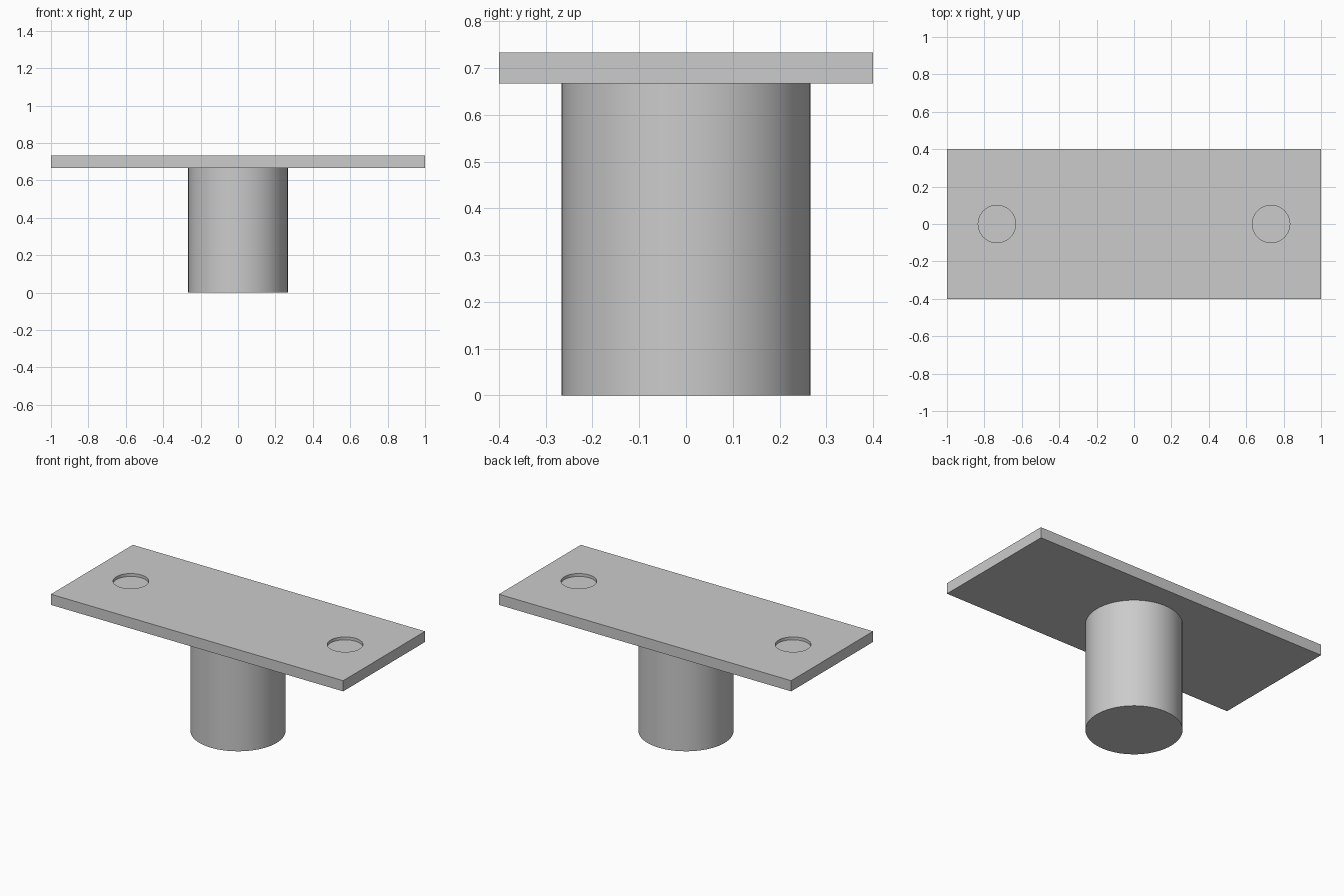
import bpy
import math

cube = bpy.data.objects.get("Cube")
if cube:
    bpy.data.objects.remove(cube, do_unlink=True)

# Single grey material
grey = bpy.data.materials.new("plain grey")
grey.use_nodes = True
colour = (0.6, 0.6, 0.6, 1)
grey.diffuse_color = colour
grey.node_tree.nodes["Principled BSDF"].inputs["Base Color"].default_value = colour

PLATE_BOTTOM, PLATE_TOP = 0.667, 0.733
RECESS_DEPTH = 0.018


def cylinder(name, radius, x, bottom, top):
    bpy.ops.mesh.primitive_cylinder_add(
        vertices=64, radius=radius, depth=top - bottom,
        location=(x, 0, (bottom + top) / 2))
    obj = bpy.context.object
    obj.name = name
    obj.data.materials.append(grey)
    return obj


def smooth(obj):
    bpy.ops.object.select_all(action="DESELECT")
    obj.select_set(True)
    bpy.context.view_layer.objects.active = obj
    bpy.ops.object.shade_smooth_by_angle(angle=math.radians(30))


# Round post under the plate
smooth(cylinder("post", 0.266, 0, 0, PLATE_BOTTOM))

# Flat top plate
bpy.ops.mesh.primitive_cube_add(size=1, location=(0, 0, (PLATE_BOTTOM + PLATE_TOP) / 2))
plate = bpy.context.object
plate.name = "top_plate"
plate.scale = (2, 0.8, PLATE_TOP - PLATE_BOTTOM)
bpy.ops.object.transform_apply(location=False, rotation=False, scale=True)
plate.data.materials.append(grey)

# Shallow round recess near each end
for side, x in (("left", 0.733), ("right", -0.733)):
    cutter = cylinder(side + "_recess_cutter", 0.1, x,
                      PLATE_TOP - RECESS_DEPTH, PLATE_TOP + 0.1)
    cutter.hide_render = True
    cut = plate.modifiers.new(side + " recess", "BOOLEAN")
    cut.operation = "DIFFERENCE"
    cut.solver = "EXACT"
    cut.object = cutter
    bpy.context.view_layer.objects.active = plate
    bpy.ops.object.modifier_apply(modifier=cut.name)
    bpy.data.objects.remove(cutter, do_unlink=True)

smooth(plate)
